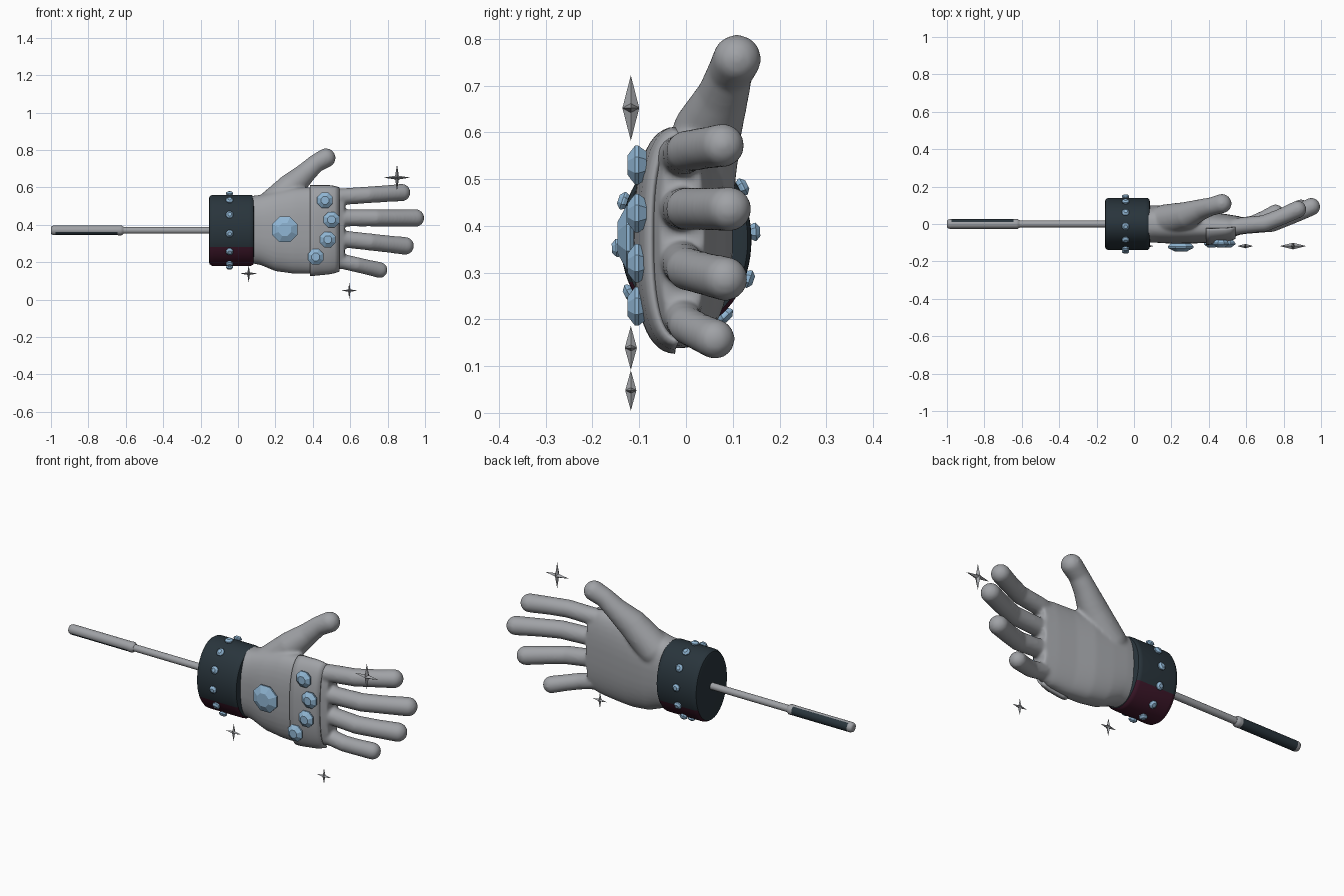
import bpy, bmesh, math
from mathutils import Vector, Matrix

if "Cube" in bpy.data.objects:
    bpy.data.objects.remove(bpy.data.objects["Cube"])

def material(name, col):
    m = bpy.data.materials.new(name)
    m.diffuse_color = (*col, 1)
    m.use_nodes = True
    m.node_tree.nodes["Principled BSDF"].inputs["Base Color"].default_value = m.diffuse_color
    return m

GREY = material("silver grey", (0.35, 0.36, 0.38))
DARK = material("dark slate", (0.022, 0.035, 0.045))
WINE = material("dark wine", (0.05, 0.009, 0.024))
BLUE = material("pale blue", (0.28, 0.47, 0.66))

def finish(name, bm, mats, smooth=None):
    bmesh.ops.recalc_face_normals(bm, faces=bm.faces[:])
    me = bpy.data.meshes.new(name)
    bm.to_mesh(me)
    bm.free()
    ob = bpy.data.objects.new(name, me)
    bpy.context.collection.objects.link(ob)
    for m in mats:
        me.materials.append(m)
    if smooth is not None:
        bpy.ops.object.select_all(action='DESELECT')
        ob.select_set(True)
        bpy.context.view_layer.objects.active = ob
        bpy.ops.object.shade_smooth_by_angle(angle=math.radians(smooth))
    return ob

def loft(bm, rings, closed=True, caps=True):
    """Skin a list of point rings with quads."""
    vr = [[bm.verts.new(p) for p in r] for r in rings]
    n = len(vr[0])
    for a, b in zip(vr, vr[1:]):
        for i in range(n if closed else n - 1):
            j = (i + 1) % n
            bm.faces.new((a[i], a[j], b[j], b[i]))
    if caps:
        bm.faces.new(vr[0])
        bm.faces.new(vr[-1])

def oval(x, y, z, ry, rz, n, start=0.0):
    return [(x, y - ry * math.cos(start + math.tau * i / n),
             z + rz * math.sin(start + math.tau * i / n)) for i in range(n)]

# Palm cross-sections: x, back y, palm-side y, low z, high z
PALM = [(0.04, -.10, .10, .20, .55), (0.12, -.10, .10, .185, .56),
        (0.20, -.105, .095, .152, .58), (0.30, -.105, .085, .138, .598),
        (0.40, -.10, .065, .138, .60), (0.50, -.085, .052, .148, .60),
        (0.57, -.055, .04, .17, .58)]

def palm_point(x, ang, grow=0.0):
    """Point on the rounded palm section; ang 0 faces the back of the hand."""
    for a, b in zip(PALM, PALM[1:]):
        if x <= b[0]:
            break
    t = (x - a[0]) / (b[0] - a[0])
    y0, y1, z0, z1 = [p + (q - p) * t for p, q in zip(a[1:], b[1:])]
    c, s = math.cos(ang), math.sin(ang)
    pw = lambda v: math.copysign(abs(v) ** 0.8, v)
    return (x, (y0 + y1) / 2 - ((y1 - y0) / 2 + grow) * pw(c),
            (z0 + z1) / 2 + ((z1 - z0) / 2 + grow) * pw(s))

# Hand: lofted palm plus digits, fused into one smooth skin
bm = bmesh.new()
loft(bm, [[palm_point(p[0], math.tau * i / 40) for i in range(40)] for p in PALM])

def digit(pts):
    for a, b in zip(pts, pts[1:]):
        for k in range(9):
            x, y, z, r = [p + (q - p) * k / 8 for p, q in zip(a, b)]
            bmesh.ops.create_icosphere(bm, subdivisions=3, radius=r + .001,
                                       matrix=Matrix.Translation((x, y, z)))

# Fingers: base z, tip z, tip x, tip y, radius
for zb, zt, xt, yt, r in [(.545, .572, .875, .078, .046), (.437, .436, .948, .092, .047),
                          (.333, .287, .893, .084, .047), (.222, .158, .757, .062, .042)]:
    def at(t, y, rr):
        return (.48 + (xt - .48) * t, y, zb + (zt - zb) * t, rr)
    digit([at(0, -.025, r - .002), at(.25, -.008, r - .002), at(.55, .003, r - .002),
           at(.78, yt * .5, r - .002), at(1, yt, r)])
# Thumb
digit([(.17, .02, .49, .085), (.28, .045, .60, .073), (.36, .078, .675, .055),
       (.415, .094, .727, .048), (.47, .109, .757, .051)])
hand = finish("hand", bm, [GREY], 60)
mod = hand.modifiers.new("fuse", 'REMESH')
mod.mode = 'VOXEL'
mod.voxel_size = 0.008
mod.use_smooth_shade = True
mod = hand.modifiers.new("soften", 'SMOOTH')
mod.factor = 0.5
mod.iterations = 7

# Knuckle plate hugging the back of the hand
bm = bmesh.new()
rings = []
for k in range(7):
    x = .385 + .155 * k / 6
    arc = math.radians(88)
    rings.append([palm_point(x, -arc + 2 * arc * i / 28, .006) for i in range(29)])
loft(bm, rings, closed=False, caps=False)
plate = finish("knuckle_plate", bm, [GREY], 40)
mod = plate.modifiers.new("thickness", 'SOLIDIFY')
mod.thickness = 0.012
mod.offset = 0

# Cuff with rounded rims and a wine-coloured underside
CZ = 0.37
bm = bmesh.new()
loft(bm, [oval(x, 0, CZ, .14 - d, .19 - d, 64) for x, d in
          [(-.155, .02), (-.152, .009), (-.14, .001), (-.13, 0), (.06, 0),
           (.072, .001), (.082, .008), (.085, .02)]])
bmesh.ops.bisect_plane(bm, geom=bm.verts[:] + bm.edges[:] + bm.faces[:],
                       plane_co=(0, 0, .28), plane_no=(0, 0, 1))
bm.normal_update()
for f in bm.faces:
    if f.calc_center_median().z < .28 and abs(f.normal.x) < .95:
        f.material_index = 1
finish("cuff", bm, [DARK, WINE], 40)

# Cut gems: eight-sided, flat table, wide girdle, tapered back
def gem(name, pos, direction, r, depth):
    bm = bmesh.new()
    prof = [(-.5, .7), (-.08, 1.0), (.1, 1.0), (.5, .5)]
    loft(bm, [[(r * k * math.cos(math.tau * (i + .5) / 8),
                r * k * math.sin(math.tau * (i + .5) / 8), depth * h)
               for i in range(8)] for h, k in prof])
    rot = Vector(direction).to_track_quat('Z', 'Y').to_matrix().to_4x4()
    bmesh.ops.transform(bm, matrix=Matrix.Translation(pos) @ rot, verts=bm.verts[:])
    finish(name, bm, [BLUE])

gem("back_gem", (.25, -.123, .375), (0, -1, 0), .074, .046)
for x, z in [(.465, .53), (.50, .427), (.48, .32), (.415, .228)]:
    gem("knuckle_gem", (x, -.105, z), (0, -1, 0), .045, .04)
for i in range(12):
    a = math.radians(30 * i - 5)
    c, s = math.cos(a), math.sin(a)
    gem("cuff_stud", (-.045, -.148 * c, CZ + .198 * s), (0, -c / .14, s / .19), .021, .022)

# Rod and grip, turned around the x axis
def turned(name, prof, mats, n=32):
    bm = bmesh.new()
    loft(bm, [oval(x, 0, CZ, r, r, n) for x, r in prof])
    return bm

bm = turned("rod", [(-.64, .018), (-.15, .018)], [GREY])
finish("rod", bm, [GREY], 40)
bm = turned("grip", [(-1.0, .016), (-.996, .022), (-.985, .026), (-.975, .026), (-.645, .026),
                     (-.63, .027), (-.622, .026), (-.612, .019)], [GREY, DARK])
bm.normal_update()
for f in bm.faces:
    c = f.calc_center_median()
    # dark inlay along the lower rear half
    if -.97 < c.x < -.65 and (c.y - (c.z - CZ)) > -.012:
        f.material_index = 1
finish("grip", bm, [GREY, DARK], 40)

# Four-pointed sparkles
for x, z, r, t in [(.85, .652, .07, .018), (.057, .139, .047, .013), (.595, .048, .043, .012)]:
    bm = bmesh.new()
    rim = []
    for i in range(8):
        d = r if i % 2 == 0 else r * .2
        a = math.tau * i / 8
        rim.append(bm.verts.new((x + d * math.cos(a), -.118, z + d * math.sin(a))))
    tips = [bm.verts.new((x, -.118 + s * t, z)) for s in (-1, 1)]
    for tip in tips:
        for i in range(8):
            bm.faces.new((rim[i], rim[(i + 1) % 8], tip))
    finish("sparkle", bm, [GREY])
